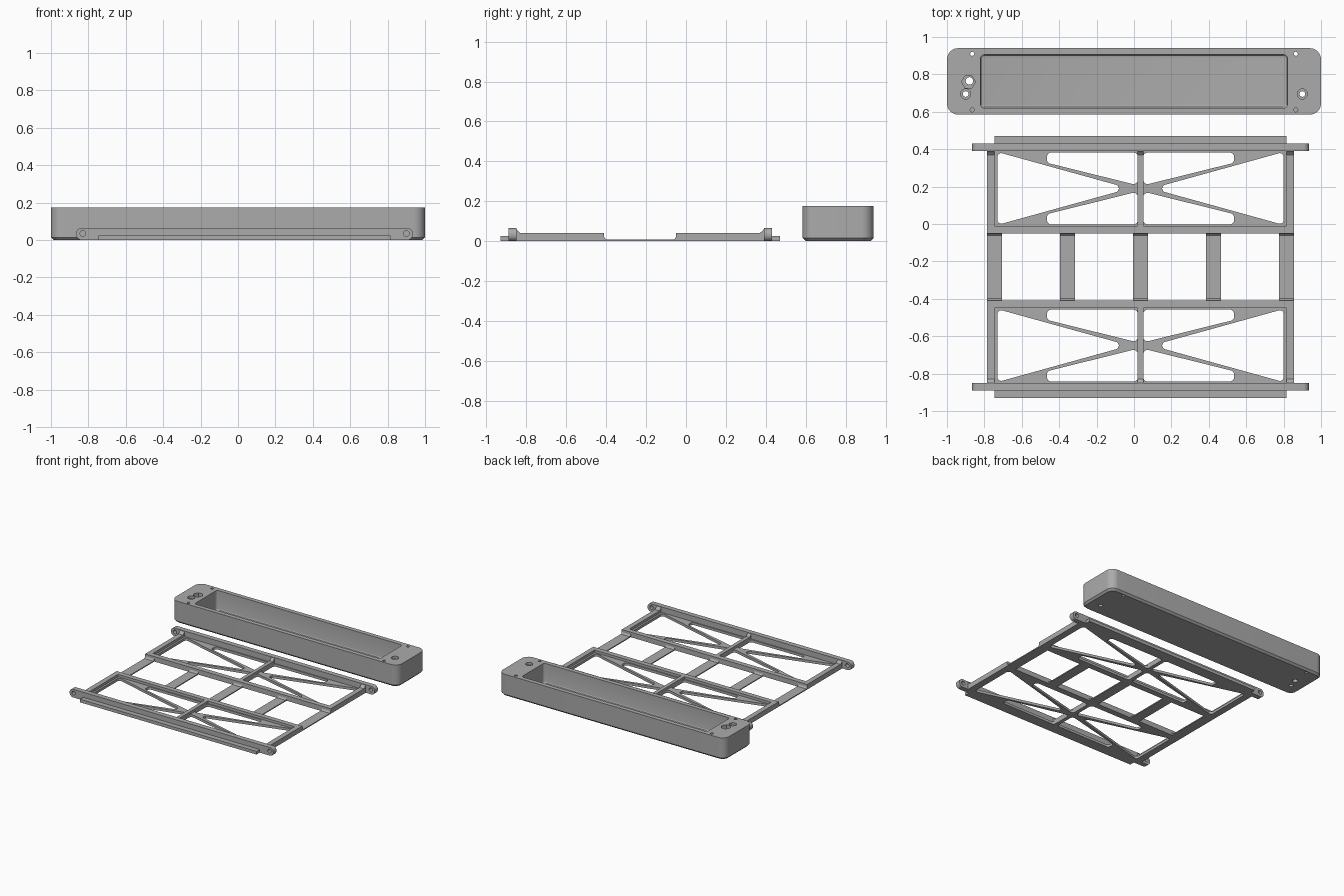
import bpy, bmesh, math
from mathutils import Vector

if "Cube" in bpy.data.objects:
    bpy.data.objects.remove(bpy.data.objects["Cube"])

grey = bpy.data.materials.new("mid grey")
grey.diffuse_color = (0.41, 0.41, 0.41, 1)
grey.use_nodes = True
grey.node_tree.nodes["Principled BSDF"].inputs["Base Color"].default_value = grey.diffuse_color


def rounded(pts, r, steps=6):
    """Polygon with every corner filleted by radius r."""
    out, n = [], len(pts)
    for i in range(n):
        p = Vector(pts[i])
        a = (Vector(pts[i - 1]) - p).normalized()
        b = (Vector(pts[(i + 1) % n]) - p).normalized()
        half = a.angle(b) / 2
        c = p + (a + b).normalized() * (r / math.sin(half))
        t = r / math.tan(half)
        s, e = p + a * t - c, p + b * t - c
        for k in range(steps + 1):
            f = k / steps
            out.append(c + s.lerp(e, f).normalized() * r)
    return out


def rect(x0, x1, y0, y1):
    return [(x0, y0), (x1, y0), (x1, y1), (x0, y1)]


def circle(x, y, r, n=24):
    return [(x + r * math.cos(2 * math.pi * i / n),
             y + r * math.sin(2 * math.pi * i / n)) for i in range(n)]


def prism(name, loops, a, b, axis="z", origin=(0, 0, 0), mirror_y=False):
    """Extrude an outline (first loop) with holes (other loops) from a to b."""
    cu = bpy.data.curves.new(name, "CURVE")
    cu.dimensions, cu.fill_mode, cu.extrude = "2D", "BOTH", 0.5
    for loop in loops:
        sp = cu.splines.new("POLY")
        sp.points.add(len(loop) - 1)
        for pt, co in zip(sp.points, loop):
            pt.co = (co[0], co[1], 0, 1)
        sp.use_cyclic_u = True
    tmp = bpy.data.objects.new("tmp", cu)
    bpy.context.collection.objects.link(tmp)
    bpy.context.view_layer.update()
    dg = bpy.context.evaluated_depsgraph_get()
    me = bpy.data.meshes.new_from_object(tmp.evaluated_get(dg))
    bpy.data.objects.remove(tmp)
    for v in me.vertices:
        p, q, h = v.co.x, v.co.y, a + (v.co.z + 0.5) * (b - a)
        v.co = {"z": (p, q, h), "y": (p, h, q), "x": (h, p, q)}[axis]
    bm = bmesh.new()
    bm.from_mesh(me)
    bmesh.ops.remove_doubles(bm, verts=bm.verts, dist=1e-5)
    bmesh.ops.recalc_face_normals(bm, faces=bm.faces)
    bm.to_mesh(me)
    bm.free()
    me.materials.clear()
    me.materials.append(grey)
    ob = bpy.data.objects.new(name, me)
    ob.location = origin
    bpy.context.collection.objects.link(ob)
    if mirror_y:
        m = ob.modifiers.new("mirror", "MIRROR")
        m.use_axis = (False, True, False)
        m.use_mirror_merge = False
    return ob


def bevel_bottom(ob, width, segments):
    bm = bmesh.new()
    bm.from_mesh(ob.data)
    low = min(v.co.z for v in bm.verts)
    edges = [e for e in bm.edges if all(v.co.z < low + 1e-5 for v in e.verts)
             and any(abs(f.normal.z) < 0.5 for f in e.link_faces)]
    bmesh.ops.bevel(bm, geom=edges, offset=width, segments=segments,
                    profile=0.5, affect="EDGES")
    bm.to_mesh(ob.data)
    bm.free()


def smooth(ob):
    bpy.ops.object.select_all(action="DESELECT")
    ob.select_set(True)
    bpy.context.view_layer.objects.active = ob
    bpy.ops.object.shade_smooth_by_angle(angle=math.radians(30))


# --- Tray: rounded box with a deep pocket and screw holes ---
tray = prism("tray", [rounded(rect(-1, 1, 0.585, 0.94), 0.06, 8)], 0, 0.175)
bevel_bottom(tray, 0.015, 1)
pocket = prism("pocket_cutter", [rounded(rect(-0.82, 0.82, 0.62, 0.905), 0.02)], 0.02, 0.3)
bevel_bottom(pocket, 0.01, 3)
cutters = [pocket]
for s in (-1, 1):
    cutters += [
        prism("bolt_cutter", [circle(s * 0.9, 0.695, 0.015)], -0.1, 0.3),
        prism("counterbore_cutter", [circle(s * 0.9, 0.695, 0.027)], 0.155, 0.3),
        prism("back_screw_cutter", [circle(s * 0.865, 0.91, 0.011, 16)], -0.1, 0.3),
        prism("front_screw_cutter", [circle(s * 0.865, 0.61, 0.011, 16)], 0.06, 0.3)]
cutters += [prism("nut_cutter", [circle(-0.885, 0.76, 0.037, 6)], 0.14, 0.3),
            prism("cable_cutter", [circle(-0.88, 0.765, 0.02)], -0.1, 0.3)]
for c in cutters:
    c.hide_render = True
    m = tray.modifiers.new("cut", "BOOLEAN")
    m.operation, m.object, m.solver = "DIFFERENCE", c, "EXACT"
bpy.context.view_layer.update()
cut_mesh = bpy.data.meshes.new_from_object(
    tray.evaluated_get(bpy.context.evaluated_depsgraph_get()))
tray.modifiers.clear()
tray.data = cut_mesh
for c in cutters:
    bpy.data.objects.remove(c)
smooth(tray)

# --- Frame: built for the rear half about its own centre, mirrored to the front ---
C = (0.035, -0.23, 0)
MID = 0.42                       # lattice centre, measured from the frame centre
holes = []
for s in (-1, 1):
    # side triangle, then the upper and lower wedges
    holes.append(rounded([(s * 0.765, MID - 0.195), (s * 0.765, MID + 0.195),
                          (s * 0.06, MID)], 0.02))
    for t in (-1, 1):
        holes.append(rounded([(s * 0.50, MID + t * 0.192), (s * 0.015, MID + t * 0.192),
                              (s * 0.015, MID + t * 0.017), (s * 0.50, MID + t * 0.137)],
                             0.022))
parts = [prism("lattice_panel", [rect(-0.82, 0.82, 0.18, 0.621)] + holes,
               0, 0.02, origin=C, mirror_y=True)]

# raised rims and centre rib, flaring up to the end bar
rim = [(0.18, 0.015), (0.621, 0.015), (0.621, 0.062), (0.612, 0.05), (0.598, 0.04), (0.18, 0.04)]
for name, u0, u1 in (("left_rim", -0.82, -0.78), ("centre_rib", -0.015, 0.015),
                     ("right_rim", 0.78, 0.82)):
    parts.append(prism(name, [rim], u0, u1, "x", C, True))
parts.append(prism("inner_rail", [rect(-0.82, 0.82, 0.18, 0.22)], 0.015, 0.04, "z", C, True))

# end bar with pivot holes, and the ledge outside it
bar = rounded(rect(-0.90, 0.90, 0, 0.065), 0.03)
pivots = [circle(s * 0.865, 0.035, 0.015) for s in (-1, 1)]
parts.append(prism("end_bar", [bar] + pivots, 0.62, 0.66, "y", C, True))
parts.append(prism("ledge", [rect(-0.78, 0.78, 0.655, 0.70)], 0, 0.025, "z", C, True))

# thin flexible straps joining both halves, curving up into the rails
curve = [(0.168, 0.008), (0.175, 0.013), (0.18, 0.022), (0.181, 0.038), (0.181, 0)]
strap = curve + [(-y, z) for y, z in reversed(curve)]
for i in range(5):
    u = -0.78 + 0.39 * i
    parts.append(prism("strap", [strap], u - 0.04, u + 0.04, "x", C))

for p in parts:
    smooth(p)
